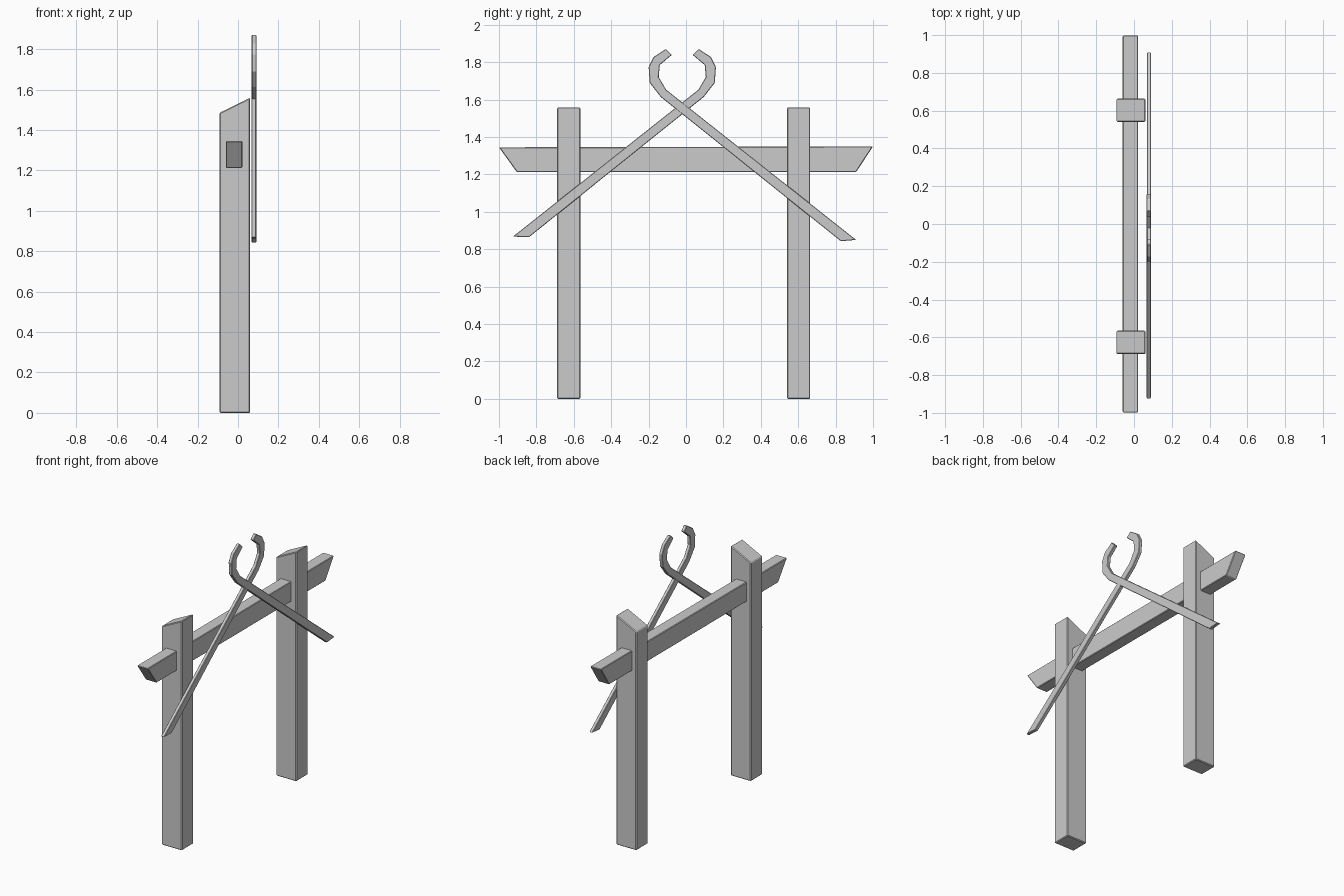
import bpy, bmesh
from mathutils import Vector

if "Cube" in bpy.data.objects:
    bpy.data.objects.remove(bpy.data.objects["Cube"])


def prism(name, pts, lo, hi, axis, bevel):
    """Extrude a profile: axis 'x' takes (y, z) points, axis 'y' takes (x, z) points."""
    bm = bmesh.new()
    place = (lambda a, b, t: (t, a, b)) if axis == 'x' else (lambda a, b, t: (a, t, b))
    face = bm.faces.new([bm.verts.new(place(a, b, lo)) for a, b in pts])
    new = bmesh.ops.extrude_face_region(bm, geom=[face])['geom']
    shift = Vector(place(0, 0, hi - lo))
    bmesh.ops.translate(bm, vec=shift, verts=[v for v in new if isinstance(v, bmesh.types.BMVert)])
    bmesh.ops.recalc_face_normals(bm, faces=bm.faces)
    mesh = bpy.data.meshes.new(name)
    bm.to_mesh(mesh)
    bm.free()
    obj = bpy.data.objects.new(name, mesh)
    bpy.context.collection.objects.link(obj)
    mod = obj.modifiers.new("edge_bevel", 'BEVEL')
    mod.width = bevel
    mod.segments = 1
    mod.limit_method = 'ANGLE'
    return obj


# Upright posts with sloped tops
post_profile = [(-0.092, 0), (0.06, 0), (0.06, 1.56), (-0.092, 1.485)]
for name, y in (("left_post", -0.627), ("right_post", 0.602)):
    prism(name, post_profile, y - 0.062, y + 0.062, 'y', 0.005)

# Cross beam running through both posts, with slanted ends
prism("cross_beam", [(-1, 1.345), (-0.905, 1.213), (0.91, 1.213), (1, 1.35)],
      -0.06, 0.022, 'x', 0.004)

# Crossed hooked rods on the front of the posts, mirrored about their crossing
hook = [(0.115, 1.614), (0.174, 1.69), (0.18, 1.775), (0.153, 1.828), (0.088, 1.871),
        (0.056, 1.839), (0.12, 1.785), (0.126, 1.721), (0.086, 1.653)]
rods = (("hooked_rod_a", 1, [(-0.905, 0.868), (-0.82, 0.864)], 0.067),
        ("hooked_rod_b", -1, [(-0.93, 0.85), (-0.848, 0.843)], 0.068))
for name, side, foot, x in rods:
    prism(name, [(side * y - 0.02, z) for y, z in foot + hook], x, x + 0.023, 'x', 0.003)
